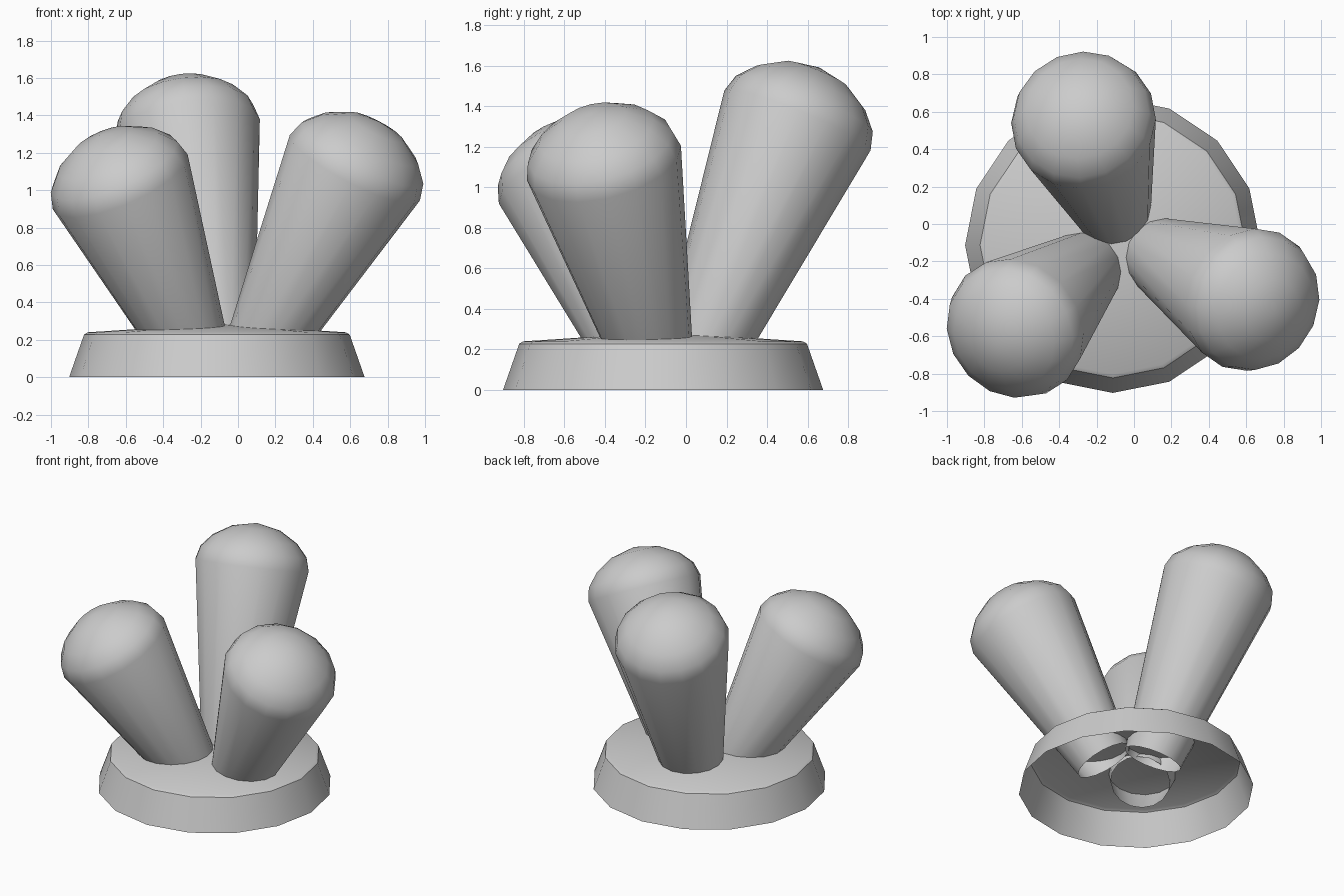
import bpy, math
from mathutils import Vector

if "Cube" in bpy.data.objects:
    bpy.data.objects.remove(bpy.data.objects["Cube"])

SIDES = 16


def lathe(name, profile, start, direction, angle):
    """Revolve (radius, height) points; a last radius of 0 closes to a pole, the start stays open."""
    verts, faces = [], []
    for r, h in profile[:-1]:
        for i in range(SIDES):
            a = math.tau * i / SIDES
            verts.append((r * math.cos(a), r * math.sin(a), h))
    verts.append((0, 0, profile[-1][1]))
    rings, pole = len(profile) - 1, len(verts) - 1
    for i in range(SIDES):
        j = (i + 1) % SIDES
        for k in range(rings - 1):
            a, b = k * SIDES, (k + 1) * SIDES
            faces.append((a + i, a + j, b + j, b + i))
        top = (rings - 1) * SIDES
        faces.append((top + i, top + j, pole))
    mesh = bpy.data.meshes.new(name)
    mesh.from_pydata(verts, [], faces)
    obj = bpy.data.objects.new(name, mesh)
    bpy.context.collection.objects.link(obj)
    obj.location = start
    obj.rotation_mode = 'QUATERNION'
    obj.rotation_quaternion = Vector((0, 0, 1)).rotation_difference(Vector(direction))
    bpy.ops.object.select_all(action='DESELECT')
    obj.select_set(True)
    bpy.context.view_layer.objects.active = obj
    bpy.ops.object.shade_smooth_by_angle(angle=math.radians(angle))
    return obj


def stalk(name, root, shoulder):
    """Tapered open tube through the base plate, with a flattened dome on top."""
    root, shoulder = Vector(root), Vector(shoulder)
    axis = (shoulder - root).normalized()
    start = root - axis * 0.13
    n = (shoulder - start).length
    dome = [(0.39, 0), (0.365, 0.09), (0.29, 0.175), (0.165, 0.25), (0, 0.285)]
    profile = [(0.20, 0)] + [(r, n + h) for r, h in dome]
    lathe(name, profile, start, axis, 60)


# Base: hollow flared disc with a slightly domed top
lathe("base", [(0.79, 0), (0.71, 0.228), (0.69, 0.24), (0, 0.285)],
      (-0.113, -0.113, 0), (0, 0, 1), 35)

# Three leaning stalks: point on the plate, then centre of the shoulder
stalk("back_stalk", (-0.125, 0.115, 0.275), (-0.27, 0.55, 1.33))
stalk("left_stalk", (-0.295, -0.27, 0.27), (-0.63, -0.555, 1.045))
stalk("right_stalk", (0.185, -0.19, 0.27), (0.625, -0.405, 1.12))
